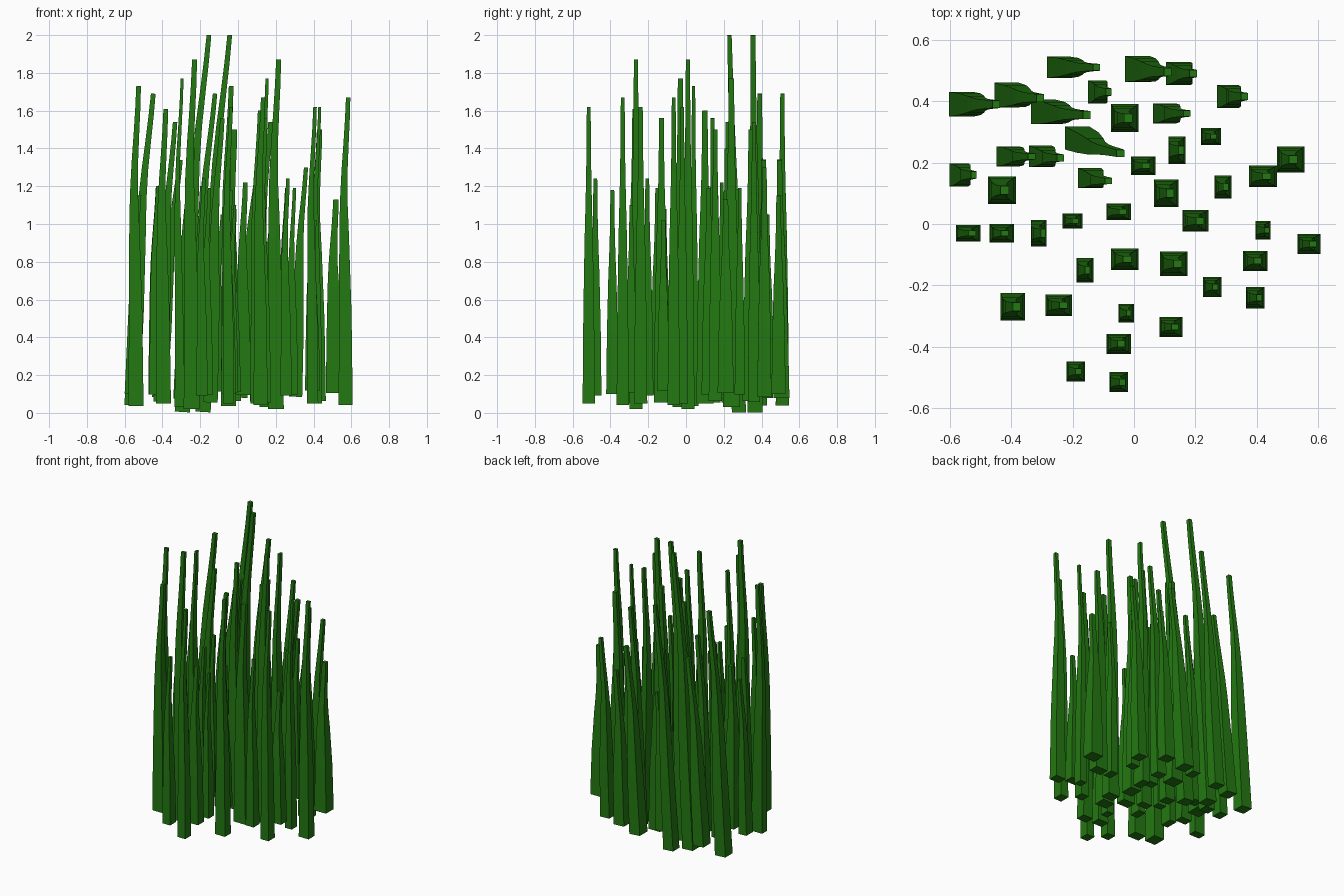
import bpy

green = bpy.data.materials.new("grass green")
green.diffuse_color = (0.017, 0.19, 0.006, 1)

# Shared blade profile: height fraction, width factor, sideways wave
PROFILE = [(0, 1, 0), (0.3, 0.88, -0.002), (0.55, 0.68, -0.008),
           (0.66, 0.54, -0.010), (0.76, 0.43, -0.006), (0.85, 0.37, 0.002),
           (0.93, 0.34, 0.009), (1, 0.31, 0.013)]

# Upright blades: base x, base y, width, depth, tip height
FRONT = [
    (-0.395, -0.27, .08, .09, 1.61), (-0.245, -0.265, .085, .07, 1.87),
    (-0.16, -0.15, .055, .08, 1.19), (-0.03, -0.115, .09, .07, 1.08),
    (0.13, -0.13, .09, .08, 1.56), (-0.025, -0.29, .05, .06, 1.10),
    (-0.05, -0.39, .08, .065, 1.18), (-0.19, -0.48, .06, .065, 1.24),
    (-0.05, -0.515, .06, .065, 1.62), (0.12, -0.335, .075, .065, 1.67),
    (0.255, -0.205, .06, .065, 1.24), (0.395, -0.24, .06, .07, 1.62),
    (0.395, -0.12, .08, .065, 1.02), (0.57, -0.065, .075, .065, 1.67),
    (-0.54, -0.03, .08, .055, 1.73), (-0.43, -0.03, .08, .06, 1.20),
    (-0.31, -0.03, .05, .085, 1.77), (0.42, -0.02, .05, .06, 1.62),
]
MIDDLE = [
    (-0.20, 0.01, .065, .05, 1.20), (-0.05, 0.04, .08, .055, 1.73),
    (0.20, 0.01, .085, .07, 1.87), (0.105, 0.10, .08, .09, 1.60),
    (0.03, 0.19, .08, .06, 1.22), (0.29, 0.12, .055, .075, 1.19),
    (0.42, 0.155, .09, .07, 1.50), (0.51, 0.21, .09, .085, 1.13),
    (0.25, 0.285, .065, .055, 1.19), (0.14, 0.24, .055, .09, 1.77),
    (-0.43, 0.11, .09, .09, 1.20), (-0.03, 0.345, .09, .09, 1.50),
]
# Leaning blades: as above plus lean along x and y
LEANING = [
    (-0.562, 0.39, .08, .08, 1.69, .10, 0), (-0.415, 0.42, .08, .08, 1.34, .10, -.01),
    (-0.245, 0.51, .075, .07, 1.69, .11, 0), (-0.295, 0.365, .08, .08, 2.0, .125, -.01),
    (-0.185, 0.28, .08, .075, 2.0, .125, -.05), (0.01, 0.505, .08, .085, 1.34, .09, -.01),
    (-0.12, 0.43, .06, .075, 1.05, .03, 0), (-0.57, 0.16, .06, .075, 1.15, .04, 0),
    (-0.41, 0.22, .075, .065, 1.54, .065, 0), (-0.305, 0.22, .075, .07, 1.40, .055, -.005),
    (-0.145, 0.15, .075, .065, 1.56, .05, -.01), (0.10, 0.36, .075, .065, 1.54, .06, 0),
    (0.145, 0.49, .08, .075, 1.15, .04, 0), (0.305, 0.415, .07, .075, 1.30, .045, 0),
]


def make_blade(name, x, y, w, d, top, lean_x=0, lean_y=0):
    """Four-sided tapering blade, swept along the wave and lean."""
    base = 0.005 + (2 - top) * 0.115
    height = top - base
    verts, faces = [], []
    for t, k, wave in PROFILE:
        cx = x + lean_x * t + wave * height / 1.6
        cy = y + lean_y * t
        for sx, sy in ((-1, -1), (1, -1), (1, 1), (-1, 1)):
            ox = sx * w * k / 2
            verts.append((cx + ox, cy + sy * d * k / 2,
                          base + height * t - ox * lean_x / height))
    for r in range(len(PROFILE) - 1):
        a = r * 4
        for i in range(4):
            j = (i + 1) % 4
            faces.append((a + i, a + j, a + 4 + j, a + 4 + i))
    n = len(verts)
    faces += [(3, 2, 1, 0), (n - 4, n - 3, n - 2, n - 1)]
    mesh = bpy.data.meshes.new(name)
    mesh.from_pydata(verts, [], faces)
    mesh.materials.append(green)
    obj = bpy.data.objects.new(name, mesh)
    bpy.context.collection.objects.link(obj)


# Plant the three groups of blades
for group, blades in (("front", FRONT), ("middle", MIDDLE), ("leaning", LEANING)):
    for i, blade in enumerate(blades, 1):
        make_blade(f"{group}_grass_blade_{i:02d}", *blade)
